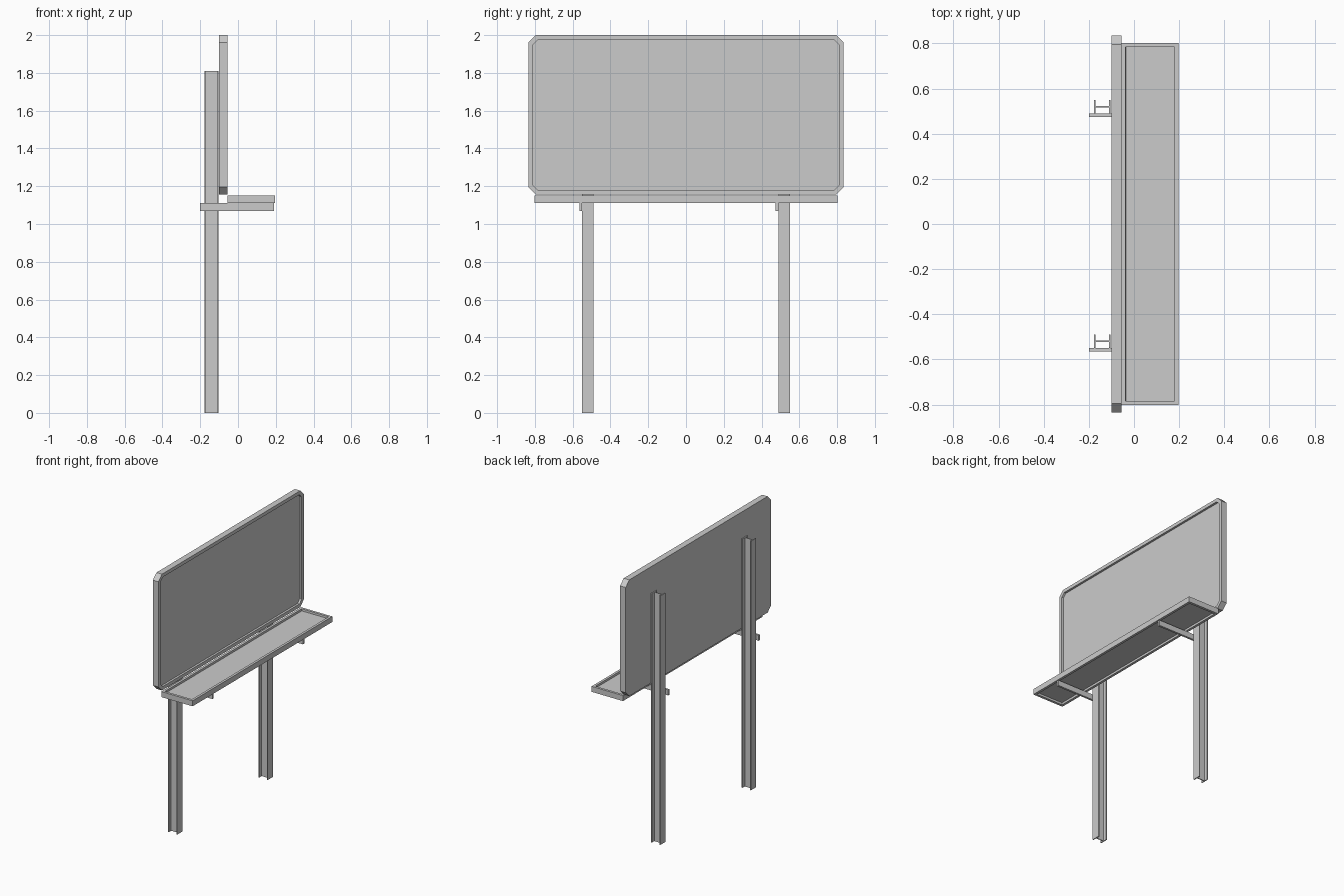
import bpy, bmesh
from mathutils import Vector

if "Cube" in bpy.data.objects:
    bpy.data.objects.remove(bpy.data.objects["Cube"])


def prism(name, pts, direction, recess=()):
    """Extrude a closed outline; recess = (side, rim width, depth) trays."""
    bm = bmesh.new()
    d = Vector(direction)
    base = bm.faces.new([bm.verts.new(p) for p in pts])
    ext = bmesh.ops.extrude_face_region(bm, geom=[base], use_keep_orig=True)
    bmesh.ops.translate(bm, vec=d, verts=[g for g in ext["geom"] if isinstance(g, bmesh.types.BMVert)])
    bmesh.ops.recalc_face_normals(bm, faces=bm.faces[:])
    n = d.normalized()
    for side, rim, depth in recess:
        bm.normal_update()
        face = max(bm.faces, key=lambda f: f.normal.dot(n) * side)
        bmesh.ops.inset_region(bm, faces=[face], thickness=rim, use_even_offset=True)
        # second thin inset becomes the vertical inner wall of the tray
        bmesh.ops.inset_region(bm, faces=[face], thickness=0.0005, use_even_offset=True)
        bmesh.ops.translate(bm, vec=-n * side * depth, verts=face.verts[:])
    bmesh.ops.recalc_face_normals(bm, faces=bm.faces[:])
    me = bpy.data.meshes.new(name)
    bm.to_mesh(me)
    bm.free()
    ob = bpy.data.objects.new(name, me)
    bpy.context.collection.objects.link(ob)
    return ob


# Upright board with clipped corners and a raised rim on the front
W, Z0, Z1, C = 0.835, 1.155, 2.0, 0.04
outline = [(-W + C, Z0), (W - C, Z0), (W, Z0 + C), (W, Z1 - C),
           (W - C, Z1), (-W + C, Z1), (-W, Z1 - C), (-W, Z0 + C)]
prism("board", [(-0.1, y, z) for y, z in outline], (0.045, 0, 0), [(1, 0.025, 0.015)])

# Shelf tray, recessed above and below
rect = [(-0.055, -0.803), (0.197, -0.803), (0.197, 0.803), (-0.055, 0.803)]
prism("shelf", [(x, y, 1.11) for x, y in rect], (0, 0, 0.04),
      [(1, 0.018, 0.015), (-1, 0.018, 0.015)])

# H-section posts and shelf brackets
XA, XB, H, F, T = -0.178, -0.104, 0.03, 0.007, 0.003
half = [(XA, H), (XA + F, H), (XA + F, T), (XB - F, T), (XB - F, H), (XB, H)]
section = half + [(x, -y) for x, y in reversed(half)]
for side, yc in (("left", -0.52), ("right", 0.52)):
    prism(side + "_post", [(x, yc + y, 0) for x, y in section], (0, 0, 1.81))
    y0, y1 = yc - H - 0.015, yc - H
    prism(side + "_bracket", [(-0.2, y0, 1.07), (0.19, y0, 1.07),
                              (0.19, y1, 1.07), (-0.2, y1, 1.07)], (0, 0, 0.04))
